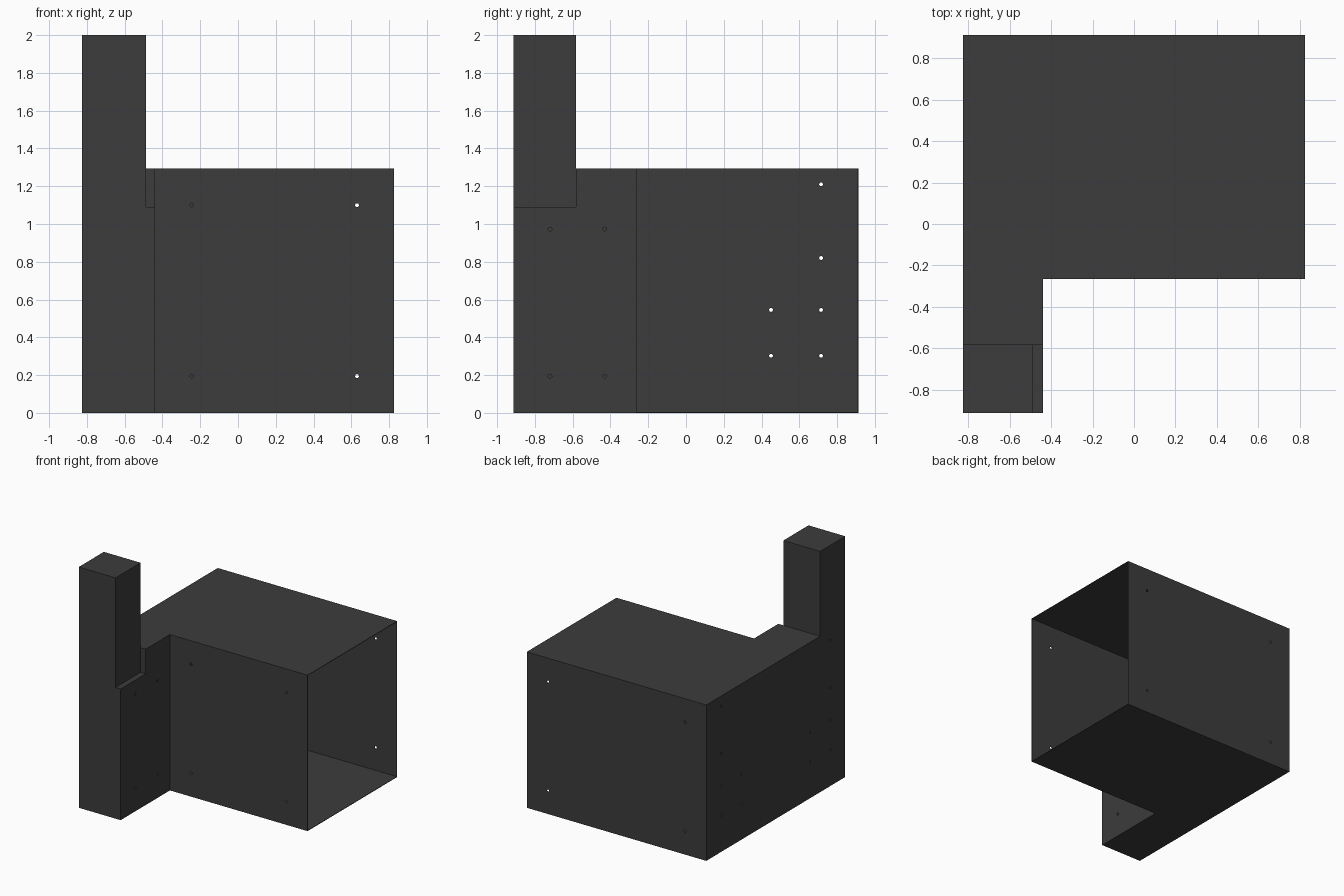
import bpy
import bmesh
from itertools import product
from mathutils import Matrix, Vector

cube = bpy.data.objects.get("Cube")
if cube:
    bpy.data.objects.remove(cube, do_unlink=True)

# Main dimensions
RIGHT, POST_X, ARM_X, LEFT = -0.825, -0.487, -0.44, 0.825
FRONT, POST_Y, BOX_Y, BACK = -0.912, -0.583, -0.265, 0.912
LEDGE, DECK, TOP = 1.09, 1.295, 2.0
XS, YS, ZS = (RIGHT, POST_X, ARM_X, LEFT), (FRONT, POST_Y, BOX_Y, BACK), (0, LEDGE, DECK, TOP)

metal = bpy.data.materials.new("charcoal metal")
metal.use_nodes = True
metal.diffuse_color = (0.045, 0.045, 0.045, 1)
bsdf = next(n for n in metal.node_tree.nodes if n.type == 'BSDF_PRINCIPLED')
bsdf.inputs["Base Color"].default_value = metal.diffuse_color


def make_object(name, bm):
    mesh = bpy.data.meshes.new(name)
    bm.to_mesh(mesh)
    bm.free()
    mesh.materials.append(metal)
    obj = bpy.data.objects.new(name, mesh)
    bpy.context.collection.objects.link(obj)
    return obj


def filled(i, j, k):
    """True for blocks of the box, its front arm and the upright post."""
    if min(i, j, k) < 0 or max(i, j, k) > 2:
        return False
    if j == 2:                      # wide box
        return k < 2
    if j == 1:                      # arm behind the post
        return i < 2 and k < 2
    return i == 0 or (i == 1 and k == 0)    # post and low ledge


# Sheet metal shell: outer skin of the filled blocks
bm = bmesh.new()
corners = {}


def corner(index):
    if index not in corners:
        corners[index] = bm.verts.new((XS[index[0]], YS[index[1]], ZS[index[2]]))
    return corners[index]


for cell in product(range(3), repeat=3):
    if not filled(*cell):
        continue
    for axis, side in product(range(3), (0, 1)):
        neighbour = list(cell)
        neighbour[axis] += 2 * side - 1
        if filled(*neighbour):
            continue
        quad = []
        for a, b in ((0, 0), (1, 0), (1, 1), (0, 1)):
            index = list(cell)
            index[axis] += side
            index[(axis + 1) % 3] += a
            index[(axis + 2) % 3] += b
            quad.append(corner(tuple(index)))
        bm.faces.new(quad)
bmesh.ops.recalc_face_normals(bm, faces=bm.faces)

# Open end of the box
opening = [f for f in bm.faces if f.calc_center_median().x > LEFT - 0.01]
bmesh.ops.delete(bm, geom=opening, context='FACES')
bmesh.ops.dissolve_limit(bm, angle_limit=0.01, verts=bm.verts, edges=bm.edges)
shell = make_object("cabinet_shell", bm)
sheet = shell.modifiers.new("sheet thickness", 'SOLIDIFY')
sheet.thickness = 0.006
sheet.offset = -1

# Screw hole positions for each wall
holes = [((x, BOX_Y, z), 'Y') for x in (-0.245, 0.63) for z in (0.195, 1.1)]
holes += [((x, BACK, z), 'Y') for x in (-0.63, 0.63) for z in (0.195, 1.1)]
holes += [((ARM_X, y, z), 'X') for y in (-0.72, -0.43) for z in (0.195, 0.973)]
for s in (-1, 1):
    holes += [((RIGHT, s * y, z), 'X') for y in (0.45, 0.715) for z in (0.302, 0.545)]
    holes += [((RIGHT, s * 0.715, z), 'X') for z in (0.82, 1.21)]

bm = bmesh.new()
for place, axis in holes:
    turn = Matrix.Rotation(1.570796, 4, 'Y' if axis == 'X' else 'X')
    bmesh.ops.create_cone(bm, cap_ends=True, segments=16, radius1=0.01, radius2=0.01,
                          depth=0.05, matrix=Matrix.Translation(Vector(place)) @ turn)
cutter = make_object("hole_cutter", bm)
cutter.hide_render = True

cut = shell.modifiers.new("screw holes", 'BOOLEAN')
cut.operation = 'DIFFERENCE'
cut.solver = 'EXACT'
cut.object = cutter

# Apply the modifiers and drop the cutter
graph = bpy.context.evaluated_depsgraph_get()
shell_mesh = bpy.data.meshes.new_from_object(shell.evaluated_get(graph))
shell.modifiers.clear()
shell.data = shell_mesh
bpy.data.objects.remove(cutter, do_unlink=True)
